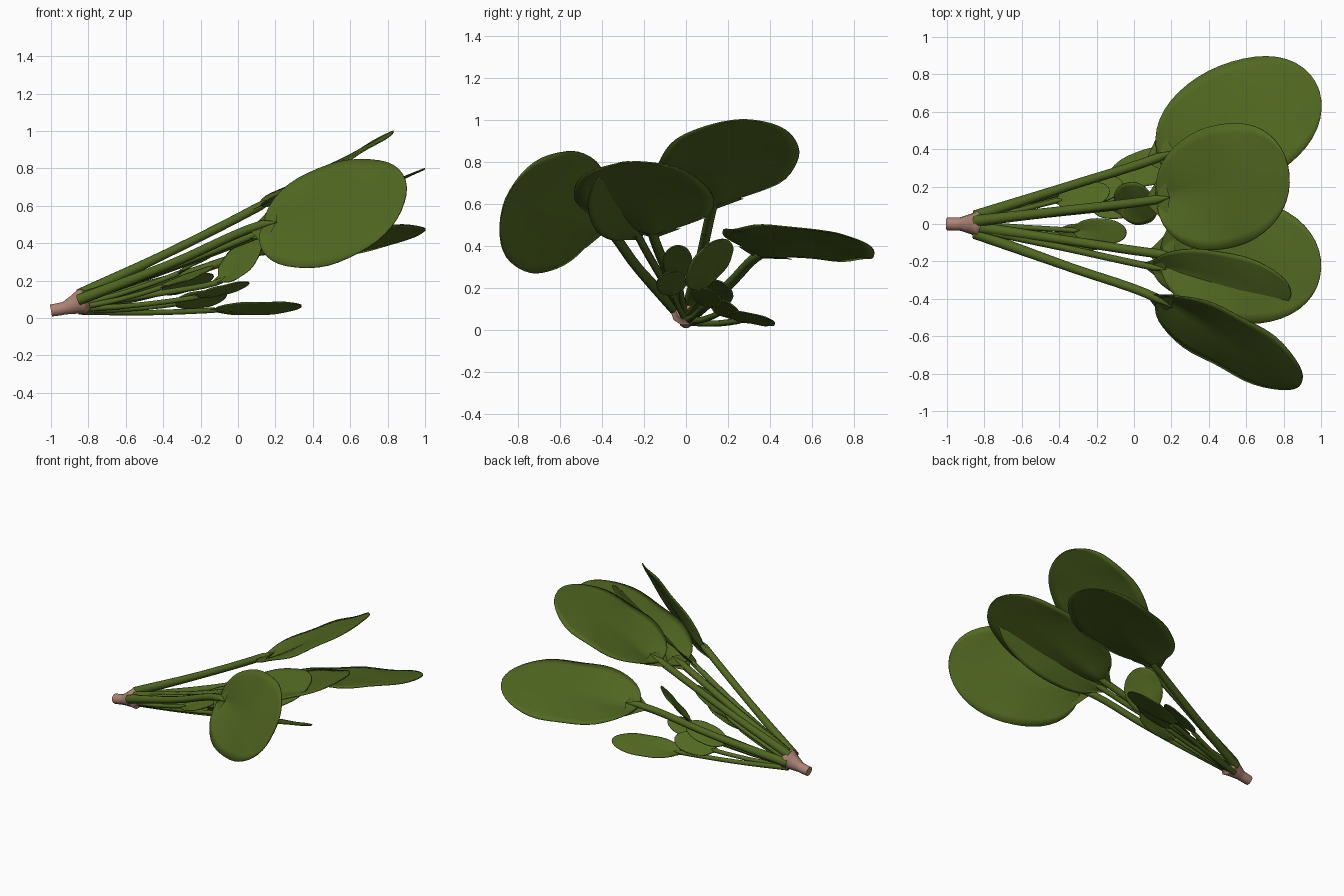
import bpy
import bmesh
import math
from mathutils import Vector

cube = bpy.data.objects.get("Cube")
if cube:
    bpy.data.objects.remove(cube, do_unlink=True)


def material(name, rgb):
    mat = bpy.data.materials.new(name)
    mat.use_nodes = True
    mat.diffuse_color = (*rgb, 1)
    shader = mat.node_tree.nodes["Principled BSDF"]
    shader.inputs["Base Color"].default_value = (*rgb, 1)
    return mat


leaf_green = material("leaf green", (0.083, 0.138, 0.015))
stem_green = material("stem green", (0.08, 0.135, 0.015))
root_pink = material("root pink", (0.42, 0.23, 0.175))


def add_mesh(name, mesh, mat):
    obj = bpy.data.objects.new(name, mesh)
    bpy.context.scene.collection.objects.link(obj)
    mesh.materials.clear()
    mesh.materials.append(mat)
    for poly in mesh.polygons:
        poly.use_smooth = True
    return obj


def tube(name, points, radii, mat):
    """Tapered round tube through the points, turned into a mesh."""
    curve = bpy.data.curves.new(name + "_path", "CURVE")
    curve.dimensions = "3D"
    curve.bevel_depth = 1
    curve.bevel_resolution = 3
    curve.resolution_u = 6
    curve.use_fill_caps = True
    spline = curve.splines.new("BEZIER")
    spline.bezier_points.add(len(points) - 1)
    for knot, point, radius in zip(spline.bezier_points, points, radii):
        knot.co = point
        knot.radius = radius
        knot.handle_left_type = knot.handle_right_type = "AUTO"
    helper = bpy.data.objects.new(name + "_path", curve)
    bpy.context.scene.collection.objects.link(helper)
    graph = bpy.context.evaluated_depsgraph_get()
    mesh = bpy.data.meshes.new_from_object(helper.evaluated_get(graph))
    bpy.data.objects.remove(helper, do_unlink=True)
    add_mesh(name, mesh, mat)


def blade(name, centre, along, across, rows=22, cols=12):
    """Oval leaf blade: half length along, half width across."""
    normal = along.cross(across).normalized() * across.length
    bm = bmesh.new()
    grid = []
    for i in range(rows + 1):
        u = -math.cos(math.pi * i / rows)
        width = max(0.015, math.sqrt(1 - abs(u) ** 2.2))
        row = []
        for j in range(cols + 1):
            s = 2 * j / cols - 1
            # trough near the stalk, light ripple and droop near the rim
            trough = 0.35 * ((1 - u) / 2) ** 3 * (abs(s) - 0.5)
            rim = (0.02 * math.sin(7 * u + 2 * s) - 0.03) * s * s
            row.append(bm.verts.new(centre + along * u + across * s * width
                                    + normal * width * (trough + rim)))
        grid.append(row)
    for a, b in zip(grid, grid[1:]):
        for j in range(cols):
            bm.faces.new((a[j], a[j + 1], b[j + 1], b[j]))
    mesh = bpy.data.meshes.new(name)
    bm.to_mesh(mesh)
    bm.free()
    thick = add_mesh(name, mesh, leaf_green).modifiers.new("Thickness", "SOLIDIFY")
    thick.thickness = 0.006
    thick.offset = 0


def stalk(name, centre, along, across):
    """Stem fanning out of the crown, with a flat neck into its leaf."""
    radius = 0.014 + 0.05 * across.length
    start = Vector((-0.85, 0.08 * centre.y, 0.03 + 0.12 * centre.z))
    base = centre - along
    middle = start.lerp(base, 0.5) - Vector((0, 0, 0.01))
    inside = centre - along * 0.8
    tube(name, (start, middle, base, inside),
         (radius, radius * 0.8, radius * 0.8, radius * 0.1), stem_green)
    shoulder = centre - along * 0.88
    corners = (start.lerp(base, 0.93), shoulder - across * 0.42,
               inside, shoulder + across * 0.42)
    neck = bpy.data.meshes.new(name + "_neck")
    neck.from_pydata(corners, [], [(0, 1, 2), (0, 2, 3)])
    add_mesh(name + "_neck", neck, leaf_green)


def leaf(name, centre, along, across):
    shape = Vector(centre), Vector(along), Vector(across)
    blade(name + "_leaf", *shape)
    stalk(name + "_stem", *shape)


# Root crown
tube("root",
     ((-1, 0, 0.04), (-0.93, 0, 0.053), (-0.88, 0, 0.07), (-0.83, 0, 0.088),
      (-0.8, 0, 0.095)),
     (0.034, 0.036, 0.052, 0.073, 0.05), root_pink)

# Large leaves: centre, half length, half width
leaf("front", (0.51, -0.63, 0.56), (0.38, -0.23, 0.06), (0.09, 0.12, 0.285))
leaf("back", (0.56, 0.535, 0.41), (0.43, 0.18, 0.05), (-0.1, 0.31, -0.075))
leaf("top", (0.475, 0.2, 0.8), (0.355, 0.07, 0.2), (-0.03, 0.33, 0))
leaf("middle", (0.57, -0.2, 0.63), (0.43, -0.04, 0.17), (0.02, 0.33, 0))
leaf("inner", (0.47, -0.3, 0.61), (0.37, -0.07, 0.16), (0, 0.15, 0.1))
leaf("low", (0.105, 0.31, 0.052), (0.235, 0.06, 0.01), (-0.02, 0.095, -0.033))
leaf("young", (0.01, 0.11, 0.31), (0.1, 0.02, 0.11), (-0.05, 0.11, 0.05))

# Small leaves in the heart of the bunch, tilted outward to their own side
small_centres = {
    "small_front": (-0.27, -0.07, 0.22),
    "small_back": (-0.27, 0.15, 0.18),
    "small_low": (-0.08, 0.1, 0.15),
    "small_centre": (-0.18, -0.04, 0.32),
    "small_edge": (-0.2, 0.18, 0.1),
}
for name, centre in small_centres.items():
    leaf(name, centre, (0.14, centre[1] / 6, centre[2] / 4),
         (0, 0.07, -centre[1] / 4))
